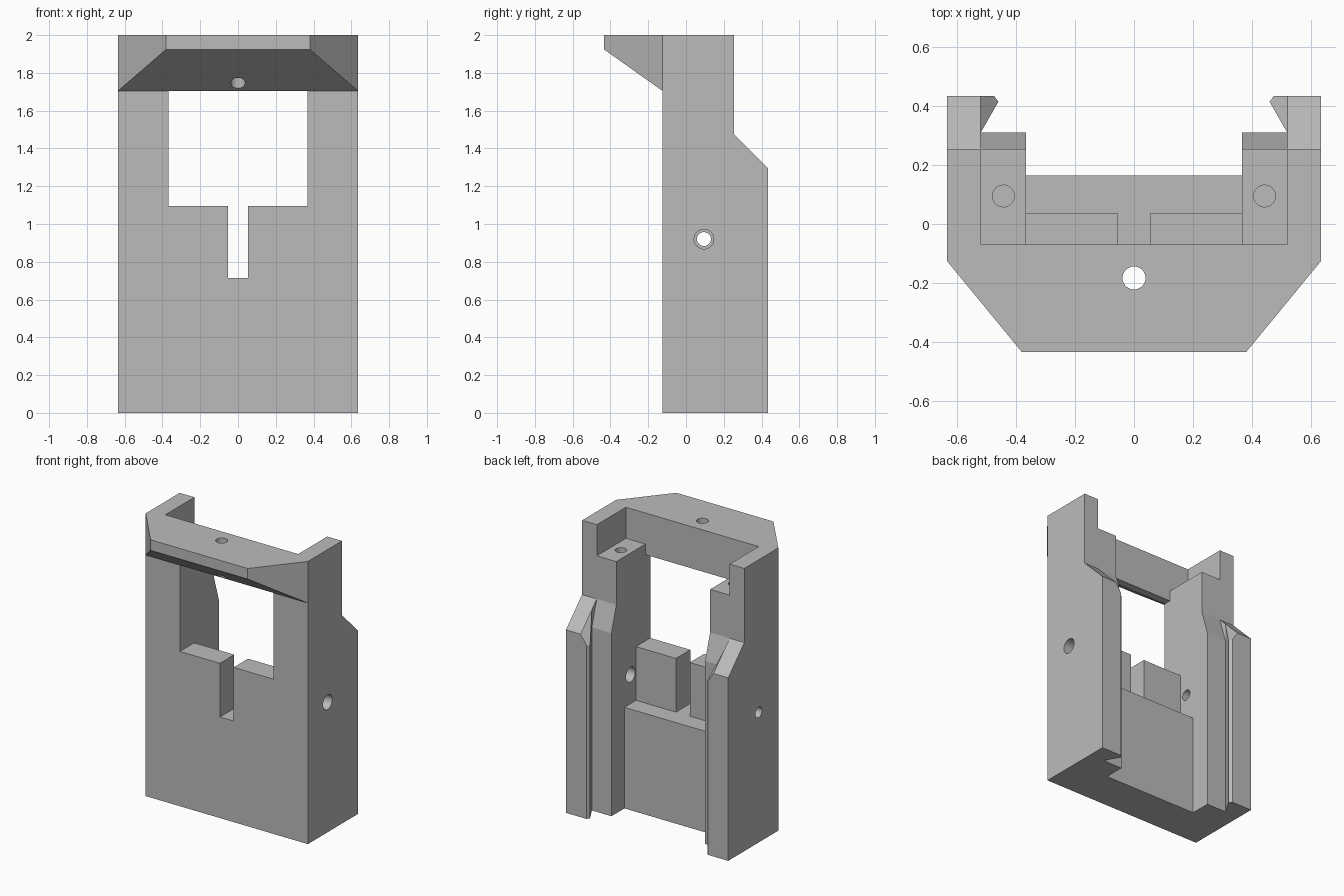
import bpy
import bmesh
import math
from mathutils import Vector, Matrix

old = bpy.data.objects.get("Cube")
if old:
    bpy.data.objects.remove(old, do_unlink=True)

grey = bpy.data.materials.new("plain_grey")
grey.use_nodes = True
grey.diffuse_color = (0.5, 0.5, 0.5, 1)
grey.node_tree.nodes["Principled BSDF"].inputs["Base Color"].default_value = (0.5, 0.5, 0.5, 1)


def add_object(name, bm):
    bmesh.ops.recalc_face_normals(bm, faces=bm.faces)
    mesh = bpy.data.meshes.new(name)
    bm.to_mesh(mesh)
    bm.free()
    mesh.materials.append(grey)
    obj = bpy.data.objects.new(name, mesh)
    bpy.context.collection.objects.link(obj)
    return obj


def prism(name, points, sweep):
    """Sweep a flat outline of 3D points along a vector."""
    bm = bmesh.new()
    face = bm.faces.new([bm.verts.new(p) for p in points])
    ext = bmesh.ops.extrude_face_region(bm, geom=[face])
    moved = [g for g in ext["geom"] if isinstance(g, bmesh.types.BMVert)]
    bmesh.ops.translate(bm, verts=moved, vec=Vector(sweep))
    return add_object(name, bm)


def side_prism(name, profile, half_width):
    """Sweep a (y, z) profile across the width."""
    return prism(name, [(-half_width, y, z) for y, z in profile], (2 * half_width, 0, 0))


def slab(name, half_width, y0, y1, z0, z1):
    return side_prism(name, [(y0, z0), (y1, z0), (y1, z1), (y0, z1)], half_width)


def rod(name, centre, radius, length, axis="Z"):
    bm = bmesh.new()
    turn = Matrix.Rotation(math.pi / 2, 4, "Y") if axis == "X" else Matrix()
    bmesh.ops.create_cone(bm, cap_ends=True, segments=32, radius1=radius, radius2=radius,
                          depth=length, matrix=Matrix.Translation(centre) @ turn)
    return add_object(name, bm)


def cut(target, cutter):
    mod = target.modifiers.new("cut", "BOOLEAN")
    mod.operation = "DIFFERENCE"
    mod.solver = "EXACT"
    mod.object = cutter
    bpy.context.view_layer.objects.active = target
    bpy.ops.object.modifier_apply(modifier=mod.name)
    bpy.data.objects.remove(cutter, do_unlink=True)


INNER = 0.367   # inner faces of the rails
ARM = 0.52      # inner faces of the outer arms
BACK = 0.255    # back of the upper arms
STEP = 1.475    # height where the back slopes begin

# Housing: plan outline with dovetail grooves, mirrored and extruded
half = [(0.38, -0.435), (0.635, -0.125), (0.635, 0.435), (0.475, 0.435),
        (0.46, 0.415), (ARM, 0.31), (INNER, 0.31), (INNER, 0.165)]
outline = half + [(-x, y) for x, y in reversed(half)]
housing = prism("housing", [(x, y, 0) for x, y in outline], (0, 0, 2))

# Flat front below the sloped overhang
cut(housing, side_prism("front_cut", [(-0.6, -0.1), (-0.125, -0.1), (-0.125, 1.705),
                                      (-0.435, 1.925), (-0.6, 2.042)], 0.8))

# Sloped shoulders at the back
cut(housing, side_prism("shoulder_cut", [(BACK, 2.1), (BACK, STEP), (0.6, 1.13), (0.6, 2.1)], 0.8))
cut(housing, side_prism("rail_slope_cut", [(BACK, STEP), (0.31, 1.295), (0.31, 1.6), (BACK, 1.6)], ARM))

# Bevelled tops of the dovetail teeth
for s in (-1, 1):
    top = [(ARM, 1.42), (0.42, 1.27), (0.42, 1.8), (ARM, 1.8)]
    cut(housing, prism("tooth_cut", [(s * x, 0.31, z) for x, z in top], (0, 0.2, -0.2)))

# Open top pocket, ledges, window, tab backs and slot
cut(housing, slab("ledge_cut", ARM, -0.07, 0.6, 1.78, 2.1))
cut(housing, slab("pocket_cut", INNER, -0.07, 0.6, 1.5, 1.9))
cut(housing, slab("window_cut", INNER, -0.3, 0.6, 1.095, 1.705))
cut(housing, slab("tab_back_cut", INNER, 0.035, 0.6, 0.715, 1.3))
cut(housing, slab("slot_cut", 0.054, -0.3, 0.6, 0.715, 1.3))

# Screw holes: overhang, ledges, and a wide and a narrow side hole
cut(housing, rod("front_hole", (0, -0.183, 1.9), 0.039, 0.8))
for s in (-1, 1):
    cut(housing, rod("ledge_hole", (s * 0.443, 0.095, 1.78), 0.037, 0.8))
cut(housing, rod("wide_side_hole", (0.5, 0.095, 0.92), 0.052, 0.5, "X"))
cut(housing, rod("narrow_side_hole", (-0.5, 0.095, 0.92), 0.037, 0.5, "X"))

# Smooth bores, sharp edges elsewhere
bpy.ops.object.select_all(action="DESELECT")
housing.select_set(True)
bpy.context.view_layer.objects.active = housing
bpy.ops.object.shade_smooth_by_angle(angle=math.radians(15))
